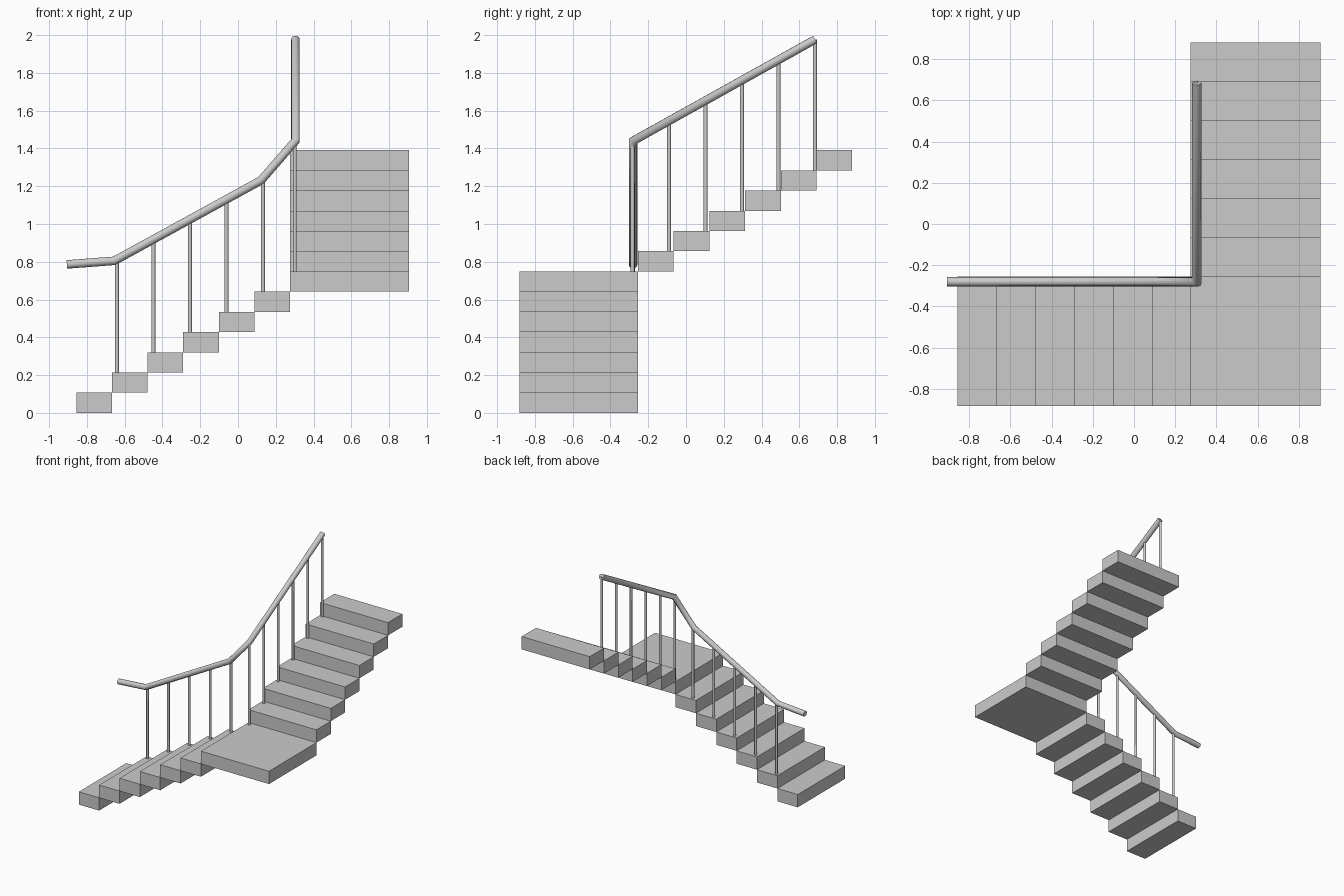
import bpy, bmesh, math
from mathutils import Vector

if "Cube" in bpy.data.objects:
    bpy.data.objects.remove(bpy.data.objects["Cube"])

RISE = 1.391 / 13        # thickness of every tread
X0, X1, X2 = -0.855, 0.275, 0.904
Y0, Y1, Y2 = -0.882, -0.255, 0.880
N = 6                    # treads per flight
RAIL_X, RAIL_Y, RAIL_R = 0.304, -0.280, 0.0225


def finish(bm, name):
    bmesh.ops.recalc_face_normals(bm, faces=bm.faces)
    mesh = bpy.data.meshes.new(name)
    bm.to_mesh(mesh)
    bm.free()
    obj = bpy.data.objects.new(name, mesh)
    bpy.context.collection.objects.link(obj)
    return obj


def box(name, xa, xb, ya, yb, level):
    bm = bmesh.new()
    bmesh.ops.create_cube(bm, size=1)
    for v in bm.verts:
        v.co = ((xa + xb) / 2 + v.co.x * (xb - xa),
                (ya + yb) / 2 + v.co.y * (yb - ya),
                (level + 0.5 + v.co.z) * RISE)
    return finish(bm, name)


def tube(name, path, radius, sides):
    """Round tube along a path, with true mitred corners and capped ends."""
    pts = [Vector(p) for p in path]
    dirs = [(b - a).normalized() for a, b in zip(pts, pts[1:])]
    side = dirs[0].orthogonal().normalized()
    up = dirs[0].cross(side)
    ring = []
    for i in range(sides):
        a = math.tau * (i + 0.5) / sides
        ring.append(pts[0] + radius * (side * math.cos(a) + up * math.sin(a)))
    bm = bmesh.new()
    prev = [bm.verts.new(c) for c in ring]
    bm.faces.new(prev)
    for k, d in enumerate(dirs):
        end = pts[k + 1]
        n = (d + dirs[k + 1]).normalized() if k + 1 < len(dirs) else d
        cur = [bm.verts.new(v.co + d * ((end - v.co).dot(n) / d.dot(n))) for v in prev]
        for i in range(sides):
            j = (i + 1) % sides
            bm.faces.new((prev[i], prev[j], cur[j], cur[i]))
        prev = cur
    bm.faces.new(prev)
    for f in bm.faces:
        f.smooth = len(f.verts) == 4
    for e in bm.edges:
        if e.calc_face_angle(0) > math.radians(40):
            e.smooth = False
    return finish(bm, name)


# Treads of both flights and the corner landing between them
dx, dy = (X1 - X0) / N, (Y2 - Y1) / N
for i in range(N):
    box(f"lower_step_{i + 1}", X0 + i * dx, X0 + (i + 1) * dx, Y0, Y1, i)
    box(f"upper_step_{i + 1}", X1, X2, Y1 + i * dy, Y1 + (i + 1) * dy, N + 1 + i)
box("landing", X1, X2, Y0, Y1, N)

# Handrail
rail = [(-0.906, RAIL_Y, 0.786), (-0.655, RAIL_Y, 0.805), (0.122, RAIL_Y, 1.231),
        (RAIL_X, RAIL_Y, 1.440), (RAIL_X, 0.684, 1.977)]
tube("handrail", rail, RAIL_R, 12)


def rail_z(axis, t, a, b):
    return a[2] + (b[2] - a[2]) * (t - a[axis]) / (b[axis] - a[axis])


# Balusters: one per tread, from tread top to the rail centre
for i in range(5):
    x = -0.641 + i * 0.1933
    seg = (rail[1], rail[2]) if x < rail[2][0] else (rail[2], rail[3])
    tube(f"lower_baluster_{i + 1}",
         [(x, RAIL_Y, (i + 2) * RISE), (x, RAIL_Y, rail_z(0, x, *seg))], 0.0105, 8)
for i in range(6):
    y = -0.283 + i * 0.1932
    top = rail_z(1, max(y, RAIL_Y), rail[3], rail[4])
    tube(f"upper_baluster_{i + 1}",
         [(0.301, y, (i + 7) * RISE), (0.301, y, top)], 0.0105, 8)
